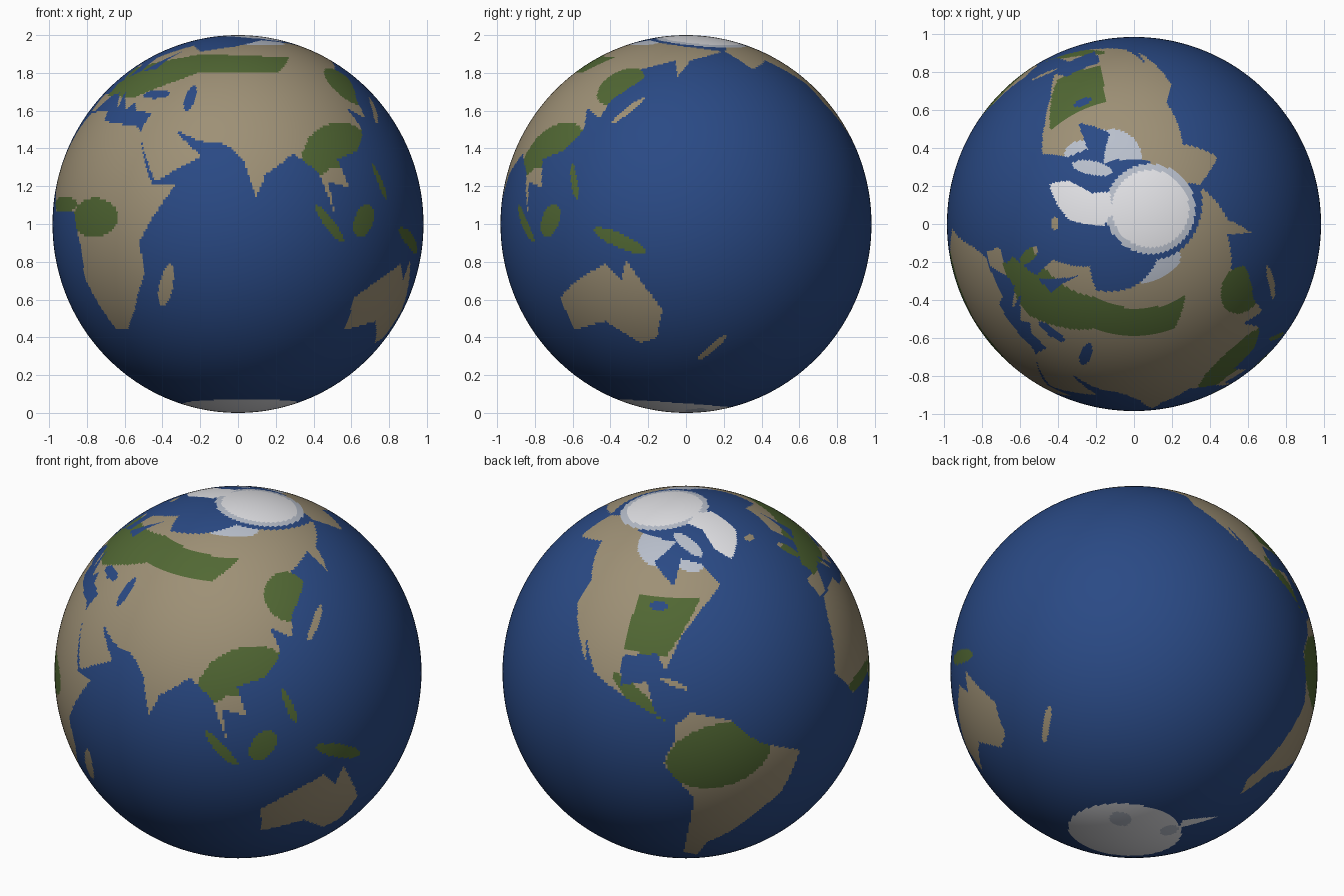
import bpy, bmesh, math
from mathutils import Vector

if "Cube" in bpy.data.objects:
    bpy.data.objects.remove(bpy.data.objects["Cube"])

STEP = 0.75                       # size of one surface cell in degrees
COLS, ROWS = int(360 / STEP), int(180 / STEP)
OCEAN, LAND, FOREST, ICE, FROST = range(5)
cells = [[OCEAN] * COLS for _ in range(ROWS)]


def direction(lon, lat):
    lon, lat = math.radians(lon), math.radians(lat)
    return Vector((math.cos(lon) * math.cos(lat), math.sin(lon) * math.cos(lat), math.sin(lat)))


points = [[direction((c + 0.5) * STEP, (r + 0.5) * STEP - 90) for c in range(COLS)] for r in range(ROWS)]


def region(colour, *outline, only=None):
    """Fill a (longitude, latitude) outline on the cell grid, row by row."""
    edges = list(zip(outline, outline[1:] + outline[:1]))
    for r in range(ROWS):
        lat = (r + 0.5) * STEP - 90
        cuts = sorted(x0 + (lat - y0) * (x1 - x0) / (y1 - y0)
                      for (x0, y0), (x1, y1) in edges if (y0 > lat) != (y1 > lat))
        for a, b in zip(cuts[::2], cuts[1::2]):
            for c in range(math.ceil(a / STEP - 0.5), math.ceil(b / STEP - 0.5)):
                if only is None or cells[r][c % COLS] == only:
                    cells[r][c % COLS] = colour


def blob(colour, lon, lat, a, b=None, tilt=0, only=None):
    """Fill an ellipse on the sphere, radii in degrees, tilted from east."""
    centre = direction(lon, lat)
    east = direction(lon + 90, 0)
    north = centre.cross(east)
    t = math.radians(tilt)
    u = (east * math.cos(t) + north * math.sin(t)) / math.sin(math.radians(a))
    v = (north * math.cos(t) - east * math.sin(t)) / math.sin(math.radians(b or a))
    reach = max(a, b or a) + 1
    for r in range(ROWS):
        if abs((r + 0.5) * STEP - 90 - lat) < reach:
            for c, p in enumerate(points[r]):
                if p.dot(centre) > 0 and p.dot(u) ** 2 + p.dot(v) ** 2 < 1:
                    if only is None or cells[r][c] == only:
                        cells[r][c] = colour


# Europe and Asia
region(LAND, (42, 66), (25, 71), (5, 62), (9, 54), (-4, 48), (-1, 44), (-9, 43), (-8, 37), (-2, 37),
       (4, 43), (9, 44), (16, 38), (13, 45), (22, 37), (25, 40), (28, 37), (36, 36), (34, 29), (44, 13),
       (59, 21), (48, 30), (58, 26), (67, 25), (73, 20), (77, 8), (80, 15), (90, 22), (98, 16), (103, 2),
       (101, 13), (109, 11), (106, 20), (116, 23), (122, 30), (119, 38), (127, 34), (129, 41), (141, 51),
       (136, 55), (155, 60), (157, 51), (164, 60), (190, 66), (160, 70), (104, 77), (68, 70))
# Africa
region(LAND, (-6, 36), (10, 37), (12, 33), (33, 31), (43, 12), (51, 12), (39, -5), (40, -15), (32, -28),
       (26, -34), (19, -34), (12, -17), (13, -8), (9, 4), (-8, 4), (-17, 14), (-10, 31))
# Australia
region(LAND, (114, -23), (115, -34), (131, -31), (143, -39), (150, -37), (153, -27), (142, -11),
       (140, -17), (135, -12), (122, -18))
# North America
region(LAND, (-168, 66), (-156, 71), (-82, 69), (-94, 60), (-80, 52), (-77, 62), (-64, 60), (-56, 52),
       (-66, 45), (-76, 35), (-81, 25), (-84, 30), (-97, 28), (-96, 19), (-87, 21), (-83, 10), (-77, 8),
       (-95, 16), (-106, 21), (-113, 31), (-110, 23), (-124, 40), (-124, 48), (-140, 60), (-160, 55),
       (-165, 62))
# South America
region(LAND, (-77, 8), (-72, 12), (-60, 9), (-50, 0), (-35, -6), (-40, -20), (-58, -37), (-65, -42),
       (-68, -54), (-75, -50), (-71, -18), (-81, -5), (-77, 4))
# inland seas and lakes
region(OCEAN, (11, 54), (18, 61), (24, 66), (21, 60), (21, 55))
blob(OCEAN, 34, 43.4, 5, 1.8)
blob(OCEAN, 51, 42, 1.7, 5)
blob(OCEAN, -86, 45, 3, 1.5)
# dry islands
blob(LAND, 47, -19, 7, 2.2, 70)
blob(LAND, -2, 54, 4.2, 1.8, 110)
blob(LAND, -19, 65, 2, 1.2)
blob(LAND, 138, 37, 6.5, 1.2, 50)
blob(LAND, 172, -41, 6.5, 1.2, 52)
blob(LAND, -72, 68, 6.5, 2.2, -50)
blob(LAND, -78, 21, 5, 0.8, -20)
# forested islands
blob(FOREST, 101, 0, 7.5, 1.6, -48)
blob(FOREST, 114, 1, 5.5, 3.7, 55)
blob(FOREST, 140, -5, 9, 2.2, -22)
blob(FOREST, 123, 13, 6, 1.2, 110)
# northern forest belt, then forests of east Asia, Africa and the Americas
region(FOREST, (-2, 43), (-6, 56), (22, 60), (45, 64), (107, 62), (92, 53), (50, 53), (22, 42), only=LAND)
region(FOREST, (-97, 30), (-96, 48), (-67, 48), (-81, 29), only=LAND)
blob(FOREST, 131, 47, 8.5, only=LAND)
blob(FOREST, 108, 25, 13, 7, 15, only=LAND)
blob(FOREST, 98, 20, 5, only=LAND)
blob(FOREST, 20, 2, 11, 6, only=LAND)
blob(FOREST, 0, 6, 11, 2.5, only=LAND)
blob(FOREST, -63, -3, 17, 11, 10, only=LAND)
blob(FOREST, -89, 15, 12, 2.5, -38, only=LAND)
# frozen ground
blob(FROST, -88, 68, 10, only=LAND)
blob(FROST, -70, 62, 5, only=LAND)
blob(FROST, 100, 75, 8, 4, only=LAND)
# northern ice: grey rim, white cap, Greenland
blob(FROST, 204, 83, 14)
blob(ICE, 204, 83, 12)
region(ICE, (-72, 78), (-55, 74), (-52, 65), (-44, 60), (-22, 70), (-15, 81), (-50, 83))
# southern ice: continent, peninsula, grey shelves
blob(ICE, 80, -86, 18)
region(ICE, (-75, -74), (-58, -63), (-62, -76))
blob(FROST, 183, -81, 3.5)
blob(FROST, -60, -79, 3)

# globe body, slightly taller than wide
bm = bmesh.new()
bmesh.ops.create_uvsphere(bm, u_segments=COLS, v_segments=ROWS, radius=1)
for f in bm.faces:
    p = f.calc_center_median().normalized()
    lon = math.degrees(math.atan2(p.y, p.x)) + 161.25      # turns 71 degrees east to the front
    row = int((math.degrees(math.asin(p.z)) + 90) / STEP)
    f.material_index = cells[min(row, ROWS - 1)][int(lon % 360 / STEP) % COLS]
    f.smooth = True
for v in bm.verts:
    v.co = (v.co.x * 0.982, v.co.y * 0.982, v.co.z + 1)
mesh = bpy.data.meshes.new("globe")
bm.to_mesh(mesh)
bm.free()
for name, rgb in (("ocean blue", (0.023, 0.068, 0.235)), ("dry land tan", (0.34, 0.28, 0.18)),
                  ("forest green", (0.083, 0.138, 0.034)), ("ice white", (0.80, 0.80, 0.83)),
                  ("frost grey", (0.48, 0.52, 0.60))):
    mat = bpy.data.materials.new(name)
    mat.diffuse_color = (*rgb, 1)
    mat.use_nodes = True
    mat.node_tree.nodes["Principled BSDF"].inputs["Base Color"].default_value = mat.diffuse_color
    mesh.materials.append(mat)
bpy.context.collection.objects.link(bpy.data.objects.new("globe", mesh))
